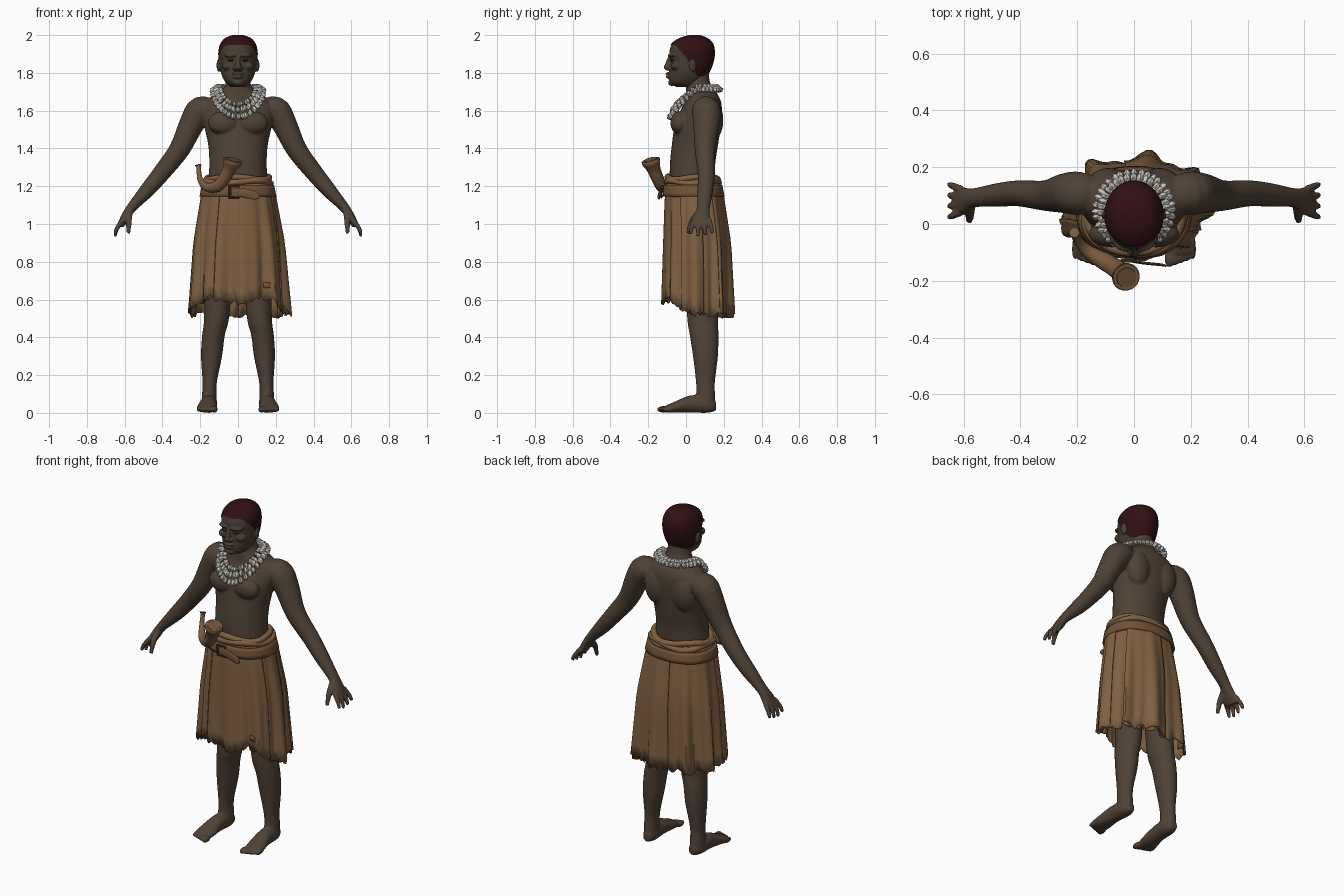
import bpy, bmesh, math, random
from mathutils import Vector, Matrix

random.seed(4)
if "Cube" in bpy.data.objects:
    bpy.data.objects.remove(bpy.data.objects["Cube"])

X, Y, Z = Vector((1, 0, 0)), Vector((0, 1, 0)), Vector((0, 0, 1))


def material(name, r, g, b):
    m = bpy.data.materials.new(name)
    m.use_nodes = True
    m.diffuse_color = (r, g, b, 1)
    bsdf = m.node_tree.nodes["Principled BSDF"]
    bsdf.inputs["Base Color"].default_value = (r, g, b, 1)
    bsdf.inputs["Roughness"].default_value = 0.8
    return m


skin = material("skin", .080, .055, .037)
face_skin = material("face skin", .064, .046, .031)
hair_red = material("dark hair", .030, .005, .007)
hide = material("hide cloth", .215, .118, .054)
leather = material("belt leather", .165, .086, .038)
horn_brown = material("horn", .200, .105, .048)
shell_white = material("shell", .62, .59, .54)
dark = material("dark detail", .035, .024, .016)


def finish(name, bm, mat, angle=35):
    bmesh.ops.recalc_face_normals(bm, faces=bm.faces)
    mesh = bpy.data.meshes.new(name)
    bm.to_mesh(mesh)
    bm.free()
    obj = bpy.data.objects.new(name, mesh)
    bpy.context.collection.objects.link(obj)
    mesh.materials.append(mat)
    bpy.ops.object.select_all(action='DESELECT')
    obj.select_set(True)
    bpy.context.view_layer.objects.active = obj
    bpy.ops.object.shade_smooth_by_angle(angle=math.radians(angle))
    return obj


def blend(obj, voxel, smooth):
    """Fuse overlapping volumes into one smooth skin."""
    r = obj.modifiers.new("fuse", 'REMESH')
    r.mode, r.voxel_size, r.use_smooth_shade = 'VOXEL', voxel, True
    s = obj.modifiers.new("soften", 'SMOOTH')
    s.factor, s.iterations = .5, smooth


def loft(bm, rings, ref, axis=None, n=24, steps=4):
    """Rings are (x, y, z, radius along ref, other radius), smoothly joined."""
    k = [rings[0]] + list(rings) + [rings[-1]]
    pts = []
    for i in range(1, len(k) - 2):
        for s in range(steps):
            t = s / steps
            pts.append([.5 * (2 * b + (c - a) * t + (2 * a - 5 * b + 4 * c - d) * t * t
                              + (3 * b - a - 3 * c + d) * t ** 3)
                        for a, b, c, d in zip(*k[i - 1:i + 3])])
    pts.append(rings[-1])
    loops = []
    for i, p in enumerate(pts):
        ax = axis or (Vector(pts[min(i + 1, len(pts) - 1)][:3]) - Vector(pts[max(i - 1, 0)][:3])).normalized()
        u = (ref - ax * ref.dot(ax)).normalized()
        v = ax.cross(u)
        loops.append([bm.verts.new(Vector(p[:3]) + u * p[3] * math.cos(a) + v * p[4] * math.sin(a))
                      for a in (math.tau * j / n for j in range(n))])
    for A, B in zip(loops, loops[1:]):
        for j in range(n):
            bm.faces.new((A[j], A[j - 1], B[j - 1], B[j]))
    bm.faces.new(loops[0])
    bm.faces.new(loops[-1])


def upright(rows):
    """Turn (z, front, back, half width) into centred rings."""
    return [(0, (f + b) / 2, z, w, (b - f) / 2) for z, f, b, w in rows]


def ball(bm, c, r, rot=0):
    bmesh.ops.create_uvsphere(bm, u_segments=16, v_segments=10, radius=1,
                              matrix=Matrix.Translation(c) @ Matrix.Rotation(rot, 4, 'Z') @ Matrix.Diagonal((*r, 1)))


# Body: torso, arms, hands, legs and feet fused together
bm = bmesh.new()
loft(bm, upright([(1.05, -.07, .14, .14), (1.22, -.085, .15, .155), (1.32, -.085, .155, .152),
                  (1.42, -.075, .17, .158), (1.52, -.06, .185, .18), (1.60, -.03, .19, .195),
                  (1.65, -.005, .185, .18), (1.69, .0, .165, .115), (1.72, .0, .14, .076),
                  (1.76, .0, .125, .064), (1.82, .0, .12, .062)]), X, Z, 32)
for s in (1, -1):
    ball(bm, (s * .078, -.035, 1.535), (.082, .048, .062))
    ball(bm, (s * .09, .14, 1.55), (.075, .058, .11))
    loft(bm, [(s * .12, .1, 1.6, .06, .05), (s * .195, .108, 1.603, .076, .074), (s * .245, .108, 1.53, .07, .066),
              (s * .31, .1, 1.395, .054, .055), (s * .405, .108, 1.27, .046, .047), (s * .48, .102, 1.18, .042, .04),
              (s * .565, .092, 1.085, .034, .026), (s * .6, .083, 1.03, .048, .023),
              (s * .622, .08, .99, .046, .018)], Y)
    for j in range(4):
        y = .04 + .028 * j
        low = .93 + .012 * abs(j - 1.3)
        loft(bm, [(s * .61, y, 1.02, .013, .014), (s * .642, y + (j - 1.5) * .008, .975, .0125, .0125),
                  (s * .65, y + (j - 1.5) * .011, low, .009, .009)], Y, None, 10)
    loft(bm, [(s * .575, .065, 1.06, .018, .016), (s * .578, .028, 1.01, .016, .014),
              (s * .58, .01, .95, .011, .010)], X, None, 10)
    loft(bm, [(s * .10, .08, .85, .08, .085), (s * .112, .087, .52, .067, .082), (s * .13, .096, .41, .06, .076),
              (s * .14, .103, .3, .056, .066), (s * .15, .103, .16, .038, .05), (s * .152, .105, .07, .04, .05),
              (s * .152, .105, .02, .036, .045)], X, Z)
    loft(bm, [(s * .15, .158, .035, .022, .025), (s * .152, .11, .045, .042, .045), (s * .157, .02, .047, .044, .045),
              (s * .163, -.06, .03, .054, .029), (s * .167, -.105, .021, .052, .02)], X, -Y)
    for j in range(5):
        ball(bm, (s * (.124 + .021 * j), -.122 + .007 * j, .019), (.017 - .0015 * j, .032, .018 - .001 * j))
blend(finish("body", bm, skin), .0065, 4)

# Head with its features fused in
HEAD = [(1.725, -.05, .05, .035), (1.745, -.085, .08, .062), (1.78, -.09, .108, .083), (1.82, -.085, .13, .094),
        (1.87, -.083, .145, .099), (1.91, -.088, .148, .1), (1.95, -.075, .14, .09),
        (1.98, -.035, .112, .066), (1.997, .02, .07, .026)]
bm = bmesh.new()
loft(bm, upright(HEAD), X, Z, 40)
loft(bm, [(0, -.083, 1.885, .01, .012), (0, -.096, 1.85, .012, .014), (0, -.1, 1.825, .02, .018),
          (0, -.09, 1.812, .02, .01)], X, Z, 12)
ball(bm, (0, -.088, 1.796), (.032, .02, .009))
ball(bm, (0, -.086, 1.779), (.028, .021, .010))
ball(bm, (0, -.075, 1.748), (.03, .02, .017))
for s in (1, -1):
    ball(bm, (s * .04, -.076, 1.892), (.036, .019, .010), s * .35)
    ball(bm, (s * .055, -.052, 1.835), (.03, .03, .022))
    ball(bm, (s * .018, -.09, 1.824), (.011, .014, .009))
    ball(bm, (s * .101, .035, 1.84), (.011, .02, .035), s * .4)
blend(finish("head", bm, face_skin), .004, 3)

bm = bmesh.new()
for s in (1, -1):
    ball(bm, (s * .04, -.074, 1.866), (.017, .009, .006), s * .35)
finish("eyes", bm, dark)

# Cropped hair: a shell over the skull, trimmed along the hairline
bm = bmesh.new()
loft(bm, upright([(z + .003, f - .004, b + .005, w + .004) for z, f, b, w in HEAD]), X, Z, 64, 8)


def hairline(y):
    if y < 0:
        return 1.885 + .065 * min(1, -y / .06)
    return 1.885 - .1 * min(1, y / .06)


bmesh.ops.delete(bm, geom=[f for f in bm.faces if f.calc_center_median().z < hairline(f.calc_center_median().y)],
                 context='FACES')
finish("hair", bm, hair_red, 60)

# Wrapped skirt: sections are (z, half width, front, back)
SECTIONS = [(1.26, .163, -.098, .165), (1.14, .188, -.107, .188), (.9, .226, -.11, .218), (.45, .256, -.115, .23)]


def wrap_point(a, z, offset=0, fold=0):
    for A, B in zip(SECTIONS, SECTIONS[1:]):
        if z >= B[0]:
            break
    t = (A[0] - z) / (A[0] - B[0])
    w, f, b = [p + (q - p) * t for p, q in zip(A[1:], B[1:])]
    sx, cy = math.sin(a), -math.cos(a)
    k = fold * (1.26 - z) * (.022 * math.sin(9 * a) + .012 * math.sin(17 * a + 1))
    flat = lambda v: math.copysign(abs(v) ** .88, v)
    return Vector(((w + offset + k) * flat(sx), (f + b) / 2 + ((b - f) / 2 + offset + k) * flat(cy), z))


def ragged(a):
    front = max(0, math.cos(a))
    return .515 + .085 * front ** .7 * (1 + .25 * math.sin(5 * a - 1.5)) + random.uniform(-.015, .02)


def cloth(name, mat, a0, a1, offset, top, hem, fold=1, rows=10, thick=.007):
    bm = bmesh.new()
    n = max(4, round((a1 - a0) / math.tau * 110))
    cols = []
    for i in range(n + 1):
        a = a0 + (a1 - a0) * i / n
        h = hem(a)
        cols.append([bm.verts.new(wrap_point(a, top + (h - top) * r / rows, offset, fold)) for r in range(rows + 1)])
    for A, B in zip(cols, cols[1:]):
        for r in range(rows):
            bm.faces.new((A[r], A[r + 1], B[r + 1], B[r]))
    bmesh.ops.remove_doubles(bm, verts=bm.verts, dist=.0001)
    obj = finish(name, bm, mat, 40)
    sol = obj.modifiers.new("thickness", 'SOLIDIFY')
    sol.thickness, sol.offset = thick, 0


cloth("skirt", hide, -math.pi, math.pi, 0, 1.25, ragged)
for label, a0, a1 in (("front", -1.4, -.47), ("left", 1.15, 1.75), ("back", 2.2, 3.25)):
    cloth(label + "_skirt_panel", hide, a0, a1, .008, 1.2, ragged)
cloth("belt", leather, -math.pi, math.pi, .011, 1.205, lambda a: 1.145, 0, 3, .012)
cloth("skirt_patch", leather, .58, .7, .006, .69, lambda a: .66, 1, 2, .008)


def cord(name, mat, points, radius, cyclic=True):
    cu = bpy.data.curves.new(name, 'CURVE')
    cu.dimensions, cu.bevel_depth, cu.bevel_resolution = '3D', radius, 3
    sp = cu.splines.new('POLY')
    sp.points.add(len(points) - 1)
    for p, c in zip(sp.points, points):
        p.co = (*c, 1)
    sp.use_cyclic_u = cyclic
    cu.materials.append(mat)
    bpy.context.collection.objects.link(bpy.data.objects.new(name, cu))


# Rolled cloth above the belt
for i, phase in enumerate((0, 2.2)):
    cord("waist_roll_%d" % (i + 1), hide,
         [wrap_point(a, 1.222 + .02 * i + .008 * math.sin(3 * a + phase), .003 * math.sin(4 * a + phase) - .004 * i)
          for a in (math.tau * j / 64 for j in range(64))], .017)

# Buckle and loose strap end
cord("buckle", dark, [(x, -.13, z) for x, z in ((-.045, 1.14), (.005, 1.14), (.005, 1.2), (-.045, 1.2))], .006)
bm = bmesh.new()
loft(bm, [(-.035, -.127, 1.17, .022, .004), (.03, -.137, 1.165, .024, .005), (.09, -.143, 1.15, .022, .005),
          (.112, -.147, 1.143, .008, .004)], Z, None, 12)
finish("strap_end", bm, leather)

# Curved horn tucked into the belt
bm = bmesh.new()
loft(bm, [(-.21, -.03, 1.312, .018, .018), (-.208, -.035, 1.295, .012, .012), (-.2, -.055, 1.235, .015, .015),
          (-.165, -.095, 1.195, .023, .023), (-.11, -.128, 1.2, .031, .031), (-.07, -.152, 1.245, .033, .033),
          (-.045, -.172, 1.295, .037, .037), (-.03, -.185, 1.33, .05, .05),
          (-.027, -.188, 1.34, .047, .047)], Vector((.7, -.7, 0)).cross(Z), None, 20)
finish("horn", bm, horn_brown)
bm = bmesh.new()
loft(bm, [(-.028, -.187, 1.336, .037, .037), (-.026, -.189, 1.343, .035, .035)], X, None, 20, 1)
finish("horn_mouth", bm, leather)

# Shell necklace: three tilted rows of chunky faceted pieces
bm = bmesh.new()
for count, w, d, back, front, size in ((30, .096, .1, 1.725, 1.635, .8), (34, .112, .115, 1.725, 1.605, 1),
                                       (36, .13, .13, 1.712, 1.568, 1)):
    for j in range(count):
        a = math.tau * (j + random.uniform(-.2, .2)) / count
        slope = max(0, math.cos(a) + .15) / 1.15
        p = Vector((w * math.sin(a), .047 - d * math.cos(a), back + (front - back) * slope ** 1.3))
        m = (Matrix.Translation(p) @ Matrix.Rotation(a - math.pi / 2, 4, 'Z')
             @ Matrix.Rotation(.15 + .8 * slope, 4, 'Y') @ Matrix.Rotation(random.uniform(-.4, .4), 4, 'X')
             @ Matrix.Diagonal((.021 * size, .0125 * size, .017 * size, 1)))
        bmesh.ops.create_icosphere(bm, subdivisions=1, radius=1.05, matrix=m)
finish("shell_necklace", bm, shell_white, 20)
cord("necklace_string", dark, [(.104 * math.sin(a), .047 - .107 * math.cos(a),
                                1.725 - .105 * (max(0, math.cos(a) + .15) / 1.15) ** 1.3)
                               for a in (math.tau * j / 40 for j in range(40))], .006)
